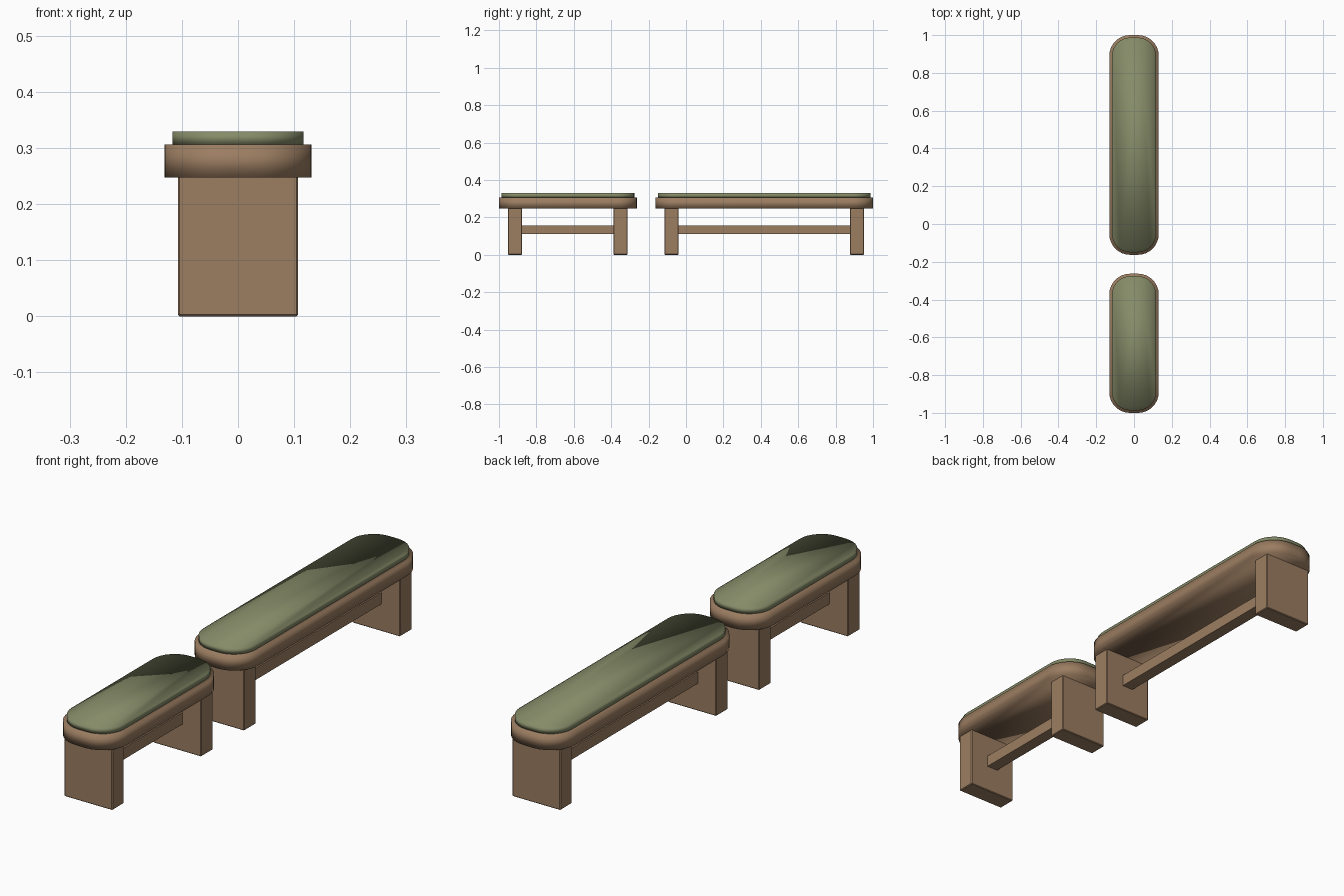
import bpy, bmesh, math

if "Cube" in bpy.data.objects:
    bpy.data.objects.remove(bpy.data.objects["Cube"])


def material(name, rgb):
    m = bpy.data.materials.new(name)
    m.diffuse_color = (*rgb, 1)
    m.use_nodes = True
    m.node_tree.nodes["Principled BSDF"].inputs["Base Color"].default_value = m.diffuse_color
    return m


WOOD = material("warm wood", (0.33, 0.205, 0.120))
GREEN = material("olive cushion", (0.235, 0.258, 0.138))


def finish(name, bm, mat, smooth):
    bmesh.ops.recalc_face_normals(bm, faces=bm.faces)
    me = bpy.data.meshes.new(name)
    bm.to_mesh(me)
    bm.free()
    me.materials.append(mat)
    for p in me.polygons:
        p.use_smooth = smooth
    ob = bpy.data.objects.new(name, me)
    bpy.context.collection.objects.link(ob)
    return ob


def rounded_slab(name, hx, y0, y1, z0, z1, r, mat, n=8):
    """Upright slab with rounded corners in plan, softly shaded."""
    bm = bmesh.new()
    corners = [(hx - r, y1 - r), (r - hx, y1 - r), (r - hx, y0 + r), (hx - r, y0 + r)]
    ring = []
    for q, (cx, cy) in enumerate(corners):
        for i in range(n + 1):
            a = math.pi / 2 * (q + i / n)
            ring.append(bm.verts.new((cx + r * math.cos(a), cy + r * math.sin(a), z0)))
    face = bm.faces.new(ring)
    ext = bmesh.ops.extrude_face_region(bm, geom=[face], use_keep_orig=True)
    for v in ext["geom"]:
        if isinstance(v, bmesh.types.BMVert):
            v.co.z = z1
    return finish(name, bm, mat, True)


def box(name, hx, y0, y1, z0, z1, mat, bevel=0.0):
    bm = bmesh.new()
    bmesh.ops.create_cube(bm, size=1)
    for v in bm.verts:
        v.co.x *= 2 * hx
        v.co.y = (y0 + y1) / 2 + v.co.y * (y1 - y0)
        v.co.z = (z0 + z1) / 2 + v.co.z * (z1 - z0)
    if bevel:
        bmesh.ops.bevel(bm, geom=bm.edges[:], offset=bevel, segments=1, affect='EDGES')
    return finish(name, bm, mat, False)


def bench(label, y0, y1):
    # seat board and cushion pad
    rounded_slab(label + " seat", 0.131, y0, y1, 0.247, 0.306, 0.11, WOOD)
    rounded_slab(label + " cushion", 0.117, y0 + 0.013, y1 - 0.013, 0.306, 0.329, 0.098, GREEN)
    # slab legs near each end
    box(label + " front leg", 0.107, y0 + 0.049, y0 + 0.124, 0, 0.25, WOOD, 0.003)
    box(label + " back leg", 0.107, y1 - 0.124, y1 - 0.049, 0, 0.25, WOOD, 0.003)
    # stretcher between the legs
    box(label + " stretcher", 0.025, y0 + 0.12, y1 - 0.12, 0.11, 0.157, WOOD)


bench("short bench", -1.0, -0.263)
bench("long bench", -0.163, 1.0)
